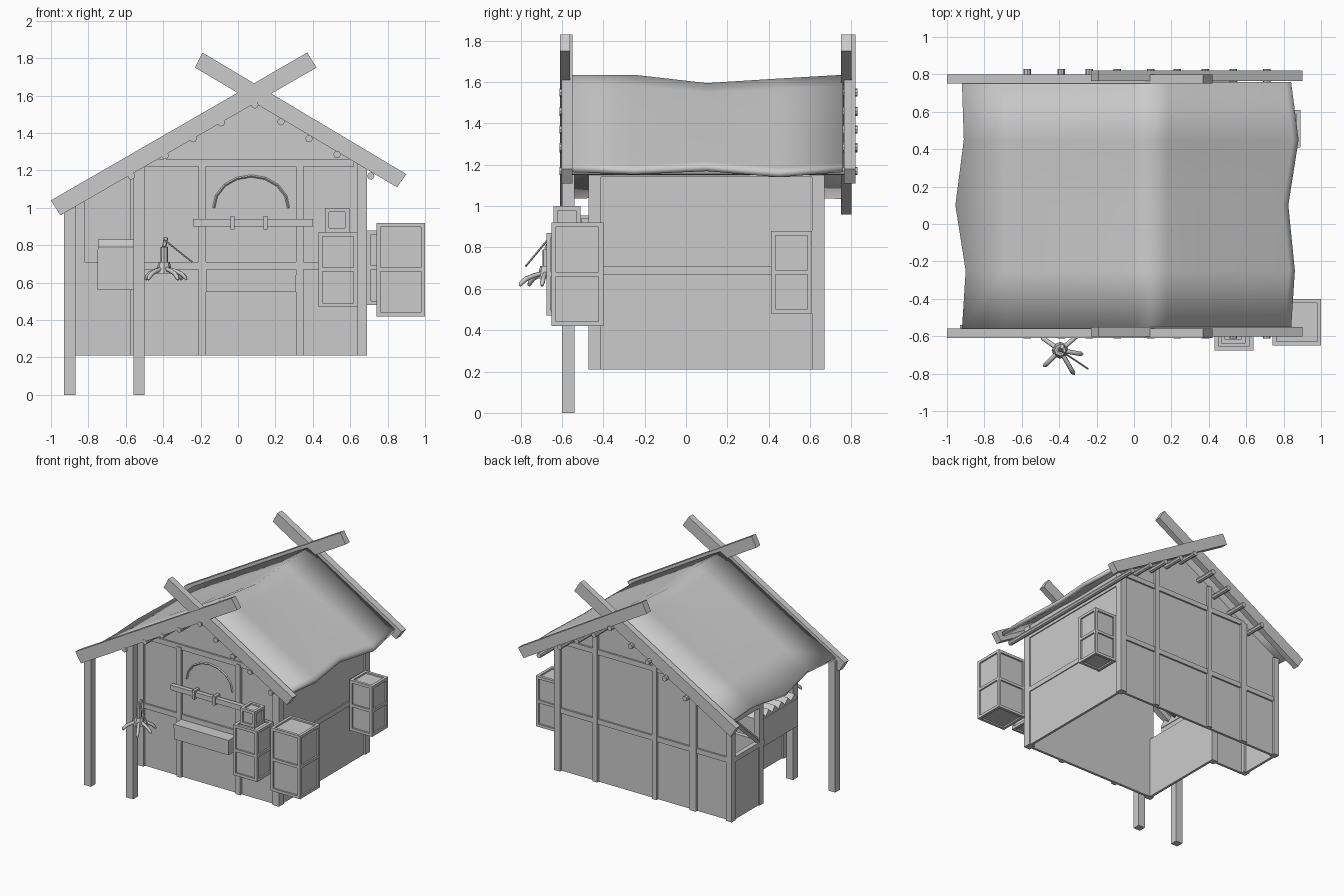
import bpy, bmesh, math
from mathutils import Vector

if "Cube" in bpy.data.objects:
    bpy.data.objects.remove(bpy.data.objects["Cube"])


def mesh_obj(name, bm):
    bmesh.ops.recalc_face_normals(bm, faces=bm.faces)
    me = bpy.data.meshes.new(name)
    bm.to_mesh(me)
    bm.free()
    ob = bpy.data.objects.new(name, me)
    bpy.context.collection.objects.link(ob)
    return ob


def prism(name, pts, axis, a, b):
    """Extrude a 2D outline along x (pts are y,z) or y (pts are x,z)."""
    bm = bmesh.new()
    put = (lambda p, t: (t, p[0], p[1])) if axis == 'x' else (lambda p, t: (p[0], t, p[1]))
    lo, hi = ([bm.verts.new(put(p, t)) for p in pts] for t in (a, b))
    bm.faces.new(lo)
    bm.faces.new(hi)
    for i in range(len(pts)):
        j = (i + 1) % len(pts)
        bm.faces.new((lo[i], lo[j], hi[j], hi[i]))
    return mesh_obj(name, bm)


def box(name, x0, x1, y0, y1, z0, z1):
    return prism(name, [(x0, z0), (x1, z0), (x1, z1), (x0, z1)], 'y', y0, y1)


def bar(name, p, q, r, sides=4, r2=None):
    """Straight rod between two points."""
    p, q = Vector(p), Vector(q)
    bm = bmesh.new()
    bmesh.ops.create_cone(bm, cap_ends=True, segments=sides, radius1=r,
                          radius2=r if r2 is None else r2, depth=(q - p).length)
    ob = mesh_obj(name, bm)
    ob.location = (p + q) / 2
    ob.rotation_euler = (q - p).to_track_quat('Z', 'Y').to_euler()
    return ob


def roof_z(x):
    return min(1.59 + .577 * x, 1.69 - .593 * x)


def under(x):
    return roof_z(x) - .035


RX = .085  # ridge position

# gable walls, hollow shell with an open bottom
prism("front_wall", [(-.53, .21), (.68, .21), (.68, under(.68)), (RX, under(RX)), (-.53, under(-.53))],
      'y', -.452, -.432)
prism("back_wall", [(-.87, .21), (.68, .21), (.68, under(.68)), (RX, under(RX)), (-.87, under(-.87))],
      'y', .63, .65)
box("right_wall", .66, .68, -.45, .65, .21, under(.68))
box("left_wall_lower", -.54, -.52, -.45, .27, .21, .71)
box("nook_front_wall", -.86, -.53, .27, .29, .21, .71)
box("nook_left_wall", -.86, -.84, .27, .65, .21, .71)

# timber framing, repeated on the front and back
for side, y0, y1, xl in (("front", -.472, -.43, -.555), ("back", .63, .67, -.87)):
    for i, (a, b) in enumerate(((-.555, -.50), (-.21, -.17), (.31, .35))):
        top = min(under(a), under(b)) if side == "back" or i == 0 else 1.24
        box(f"{side}_stud_{i}", a, b, y0, y1, .21, top)
    box(f"{side}_mid_rail", xl, .69, y0 + .006, y1 - .006, .67, .71)
    box(f"{side}_top_rail", -.55, .62, y0 + .006, y1 - .006, 1.22, 1.26)
for name, y0, y1 in (("front", -.472, -.41), ("back", .61, .67)):
    box(f"{name}_right_corner", .635, .69, y0, y1, .21, under(.69))
box("right_mid_rail", .66, .688, -.42, .62, .67, .71)
box("right_top_rail", .66, .688, -.42, .62, 1.14, 1.19)

# open side nook: posts, rails and a diagonal brace
for i, (x, y) in enumerate(((-.87, .27), (-.87, .62))):
    box(f"nook_post_{i}", x, x + .05, y, y + .05, .21, under(x))
box("nook_inner_post", -.575, -.52, .25, .30, .21, under(-.57))
box("nook_front_rail", -.87, -.53, .262, .298, .67, .71)
box("nook_side_rail", -.868, -.83, .27, .66, .67, .71)
box("nook_top_rail", -.868, -.83, .27, .66, .98, 1.02)
box("left_top_rail", -.56, -.52, -.46, .28, 1.16, 1.22)
box("left_mid_rail", -.56, -.52, -.46, .28, .67, .71)
bar("nook_brace", (-.85, .31, .71), (-.85, .63, 1.0), .02)

# porch posts
for i, (x, top) in enumerate(((-.9, 1.04), (-.53, 1.24))):
    box(f"porch_post_{i}", x - .03, x + .03, -.6, -.54, 0, top)

# sagging roof sheet
rows = [(-.565, .84, -.92, 0), (-.25, .86, -.90, 0), (.1, .825, -.955, -.04), (.45, .88, -.91, -.018),
        (.76, .84, -.92, 0)]
bm = bmesh.new()
grid = []
for y, xr, xl, sag in rows:
    line = []
    for x in (xl, -.7, -.45, -.2, 0, RX, .18, .36, .58, xr - .03):
        k = max(0, 1 - abs(x - RX) / .8)
        line.append((x, roof_z(x) + sag * k - (.004 if x == RX else 0)))
    line += [(xr, line[-1][1] - .018), (xr - .005, line[-1][1] - .045)]
    grid.append([bm.verts.new((x, y, z)) for x, z in line])
for r, s in zip(grid, grid[1:]):
    for i in range(len(r) - 1):
        bm.faces.new((r[i], r[i + 1], s[i + 1], s[i]))
roof = mesh_obj("roof_sheet", bm)
if roof.data.polygons[0].normal.z < 0:
    roof.data.flip_normals()
sol = roof.modifiers.new("thickness", 'SOLIDIFY')
sol.thickness = .028
sol.offset = -1
for p in roof.data.polygons:
    p.use_smooth = True

# crossed barge boards on both gables
rising = [(-1, 1.04), (-.95, .96), (.42, 1.75), (.37, 1.83)]
falling = [(-.19, 1.83), (-.23, 1.75), (.85, 1.11), (.9, 1.18)]
for side, s, y in (("front", -1, -.55), ("back", 1, .75)):
    for name, pts, a, b in (("rising", rising, .01, .06), ("falling", falling, 0, .052)):
        if side == "back":
            a, b = (.0, .05) if name == "rising" else (.015, .07)
        prism(f"{side}_board_{name}", pts, 'y', y + s * a, y + s * b)

# purlins under the roof
for i, (x, z) in enumerate(((-.57, 1.17), (-.39, 1.28), (-.24, 1.37), (-.09, 1.455), (.09, 1.55),
                            (.23, 1.46), (.38, 1.37), (.53, 1.285), (.71, 1.17))):
    bar(f"purlin_{i}", (x, -.612, z), (x, .83, z), .02, 8)

# planter shelf and hanging rail at the front window
box("front_planter", -.17, .31, -.56, -.45, .55, .64)
box("front_planter_rim", -.172, .312, -.565, -.45, .64, .67)
box("front_rail", -.24, .40, -.505, -.47, .90, .94)
for x in (-.03, .147):
    box("front_rail_bracket", x - .011, x + .011, -.515, -.45, .885, .955)
arch = [Vector((.07 + .2 * math.cos(t), -.455, 1.0 + .17 * math.sin(t)))
        for t in [math.pi * i / 8 for i in range(9)]]
for p, q in zip(arch, arch[1:]):
    bar("window_arch", p, q, .007)

# side counter with a jagged cover
box("side_counter", -.75, -.55, -.33, .15, .56, .78)
zig = [(-.33, .77), (.15, .77)] + [(.15 - .04 * i, .83 if i % 2 else .79) for i in range(13)]
prism("side_counter_cover", zig, 'x', -.748, -.545)


def lantern(name, x0, x1, y0, y1, z0, z1, split=True):
    """Crate lantern: recessed core in a frame."""
    t, g = .022, .012
    box(name + "_core", x0 + g, x1 - g, y0 + g, y1 - g, z0 + g, z1 - g)
    for xa in (x0, x1 - t):
        for ya in (y0, y1 - t):
            box(name + "_upright", xa, xa + t, ya, ya + t, z0, z1)
    for za in [z0, z1 - t] + ([(z0 + z1 - t) / 2] if split else []):
        for ya in (y0, y1 - t):
            box(name + "_rail_x", x0 + t, x1 - t, ya, ya + t, za, za + t)
        for xa in (x0, x1 - t):
            box(name + "_rail_y", xa, xa + t, y0 + t, y1 - t, za, za + t)


lantern("corner_lantern", .74, 1.0, -.65, -.40, .42, .92)
lantern("front_lantern", .43, .64, -.675, -.472, .47, .87)
lantern("small_lantern", .465, .595, -.64, -.51, .87, 1.0, False)
lantern("right_lantern", .69, .89, .41, .61, .48, .88)

# five-clawed hook with a stick by the porch post
hx, hy = -.395, -.675
bar("hook_hub", (hx, hy, .65), (hx, hy, .71), .045, 8, .03)
bar("hook_stem", (hx, hy, .71), (hx, hy, .79), .02, 8)
bar("hook_tip", (hx, hy, .79), (hx + .01, hy + .02, .84), .012, 6)
bar("hook_stick", (hx, hy, .83), (-.245, -.775, .71), .005, 6)
for i, deg in enumerate((40, 145, 225, 300, 350)):
    c, s = math.cos(math.radians(deg)), math.sin(math.radians(deg))
    cu = bpy.data.curves.new(f"hook_claw_{i}", 'CURVE')
    cu.dimensions = '3D'
    cu.bevel_depth = .012
    cu.bevel_resolution = 1
    cu.use_fill_caps = True
    sp = cu.splines.new('POLY')
    path = ((.02, .675), (.06, .665), (.10, .65), (.125, .63), (.135, .615))
    sp.points.add(len(path) - 1)
    for pt, (r, z) in zip(sp.points, path):
        k = .9 if deg != 300 else 1.1
        pt.co = (hx + c * r * k, hy + s * r * k, z, 1)
    sp.points[-1].radius = .5
    bpy.context.collection.objects.link(bpy.data.objects.new(f"hook_claw_{i}", cu))
